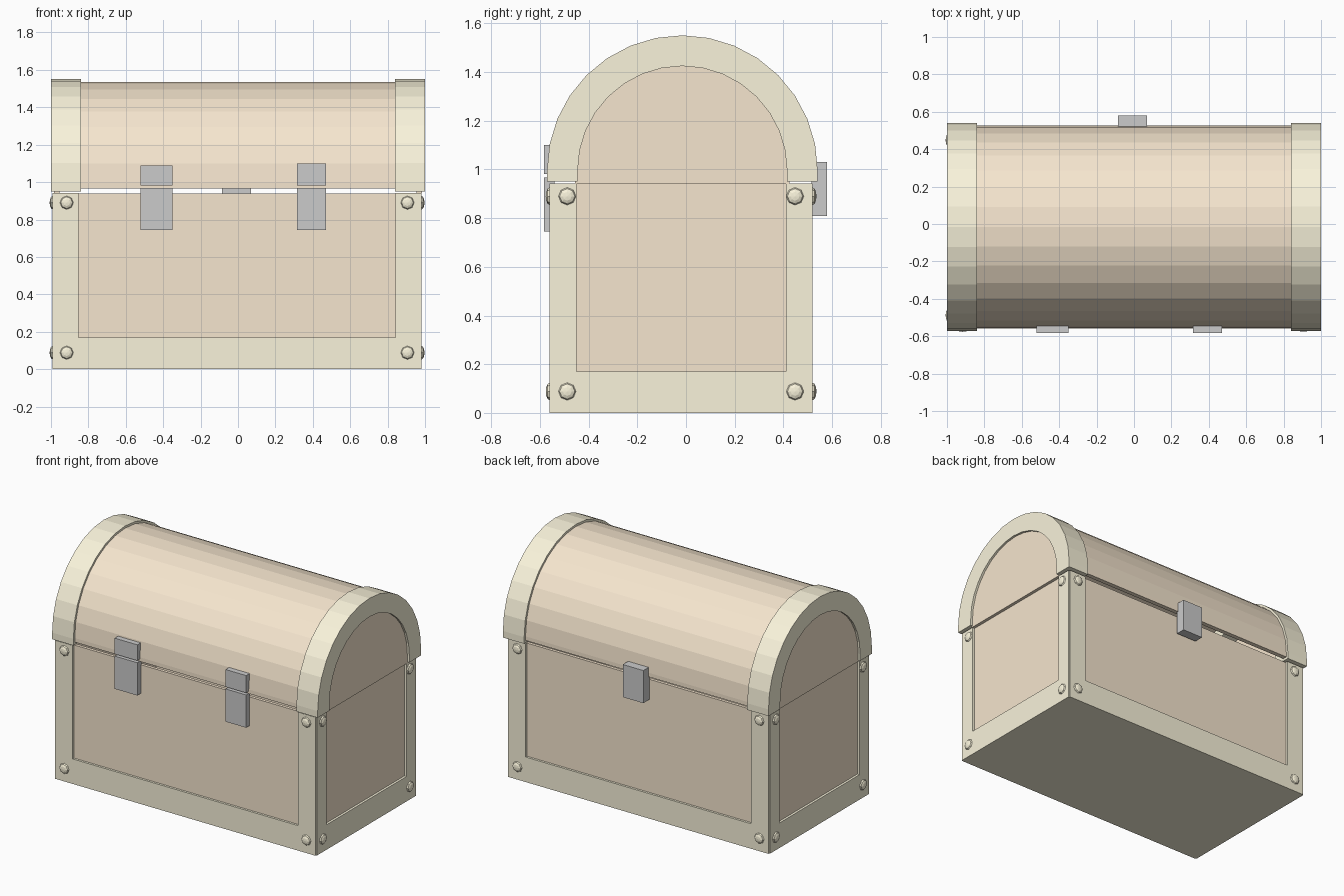
import bpy, bmesh, math
from mathutils import Matrix, Vector

if "Cube" in bpy.data.objects:
    bpy.data.objects.remove(bpy.data.objects["Cube"])


def material(name, rgb):
    m = bpy.data.materials.new(name)
    m.diffuse_color = (*rgb, 1)
    m.use_nodes = True
    m.node_tree.nodes["Principled BSDF"].inputs["Base Color"].default_value = m.diffuse_color
    return m


WOOD = material("wood", (0.92, 0.79, 0.62))
TRIM = material("trim", (0.95, 0.90, 0.71))
METAL = material("metal", (0.78, 0.78, 0.79))

CX, CY = -0.005, -0.02        # centre of the base
LID_Y, SPRING = -0.015, 0.995  # axis of the lid arch
TOP = 0.942                   # top of the base


def finish(bm, name, mat):
    bmesh.ops.recalc_face_normals(bm, faces=bm.faces)
    me = bpy.data.meshes.new(name)
    bm.to_mesh(me)
    bm.free()
    me.materials.append(mat)
    ob = bpy.data.objects.new(name, me)
    bpy.context.collection.objects.link(ob)
    return ob


def box(name, mat, x, y, z, open_top=False):
    bm = bmesh.new()
    bmesh.ops.create_cube(bm, size=1)
    for v in bm.verts:
        v.co = [a + (c + 0.5) * (b - a) for c, (a, b) in zip(v.co, (x, y, z))]
    if open_top:
        top = [f for f in bm.faces if f.calc_center_median().z > z[1] - 1e-4]
        bmesh.ops.delete(bm, geom=top, context='FACES_ONLY')
    return finish(bm, name, mat)


def extrude(name, mat, points, direction):
    bm = bmesh.new()
    face = bm.faces.new([bm.verts.new(p) for p in points])
    ext = bmesh.ops.extrude_face_region(bm, geom=[face])
    verts = [g for g in ext["geom"] if isinstance(g, bmesh.types.BMVert)]
    bmesh.ops.translate(bm, verts=verts, vec=direction)
    return finish(bm, name, mat)


def arch(r, bottom, n=16):
    arc = [(LID_Y + r * math.cos(math.pi * i / n), SPRING + r * math.sin(math.pi * i / n))
           for i in range(n + 1)]
    return [(LID_Y + r, bottom)] + arc + [(LID_Y - r, bottom)]


def arch_band(name, mat, r_out, r_in, bottom, x0, x1):
    pts = arch(r_out, bottom) + arch(r_in, bottom)[::-1]
    return extrude(name, mat, [(x0, y, z) for y, z in pts], (x1 - x0, 0, 0))


# Hollow wooden body and the base plate
body = box("body", WOOD, (CX - 0.97, CX + 0.97), (CY - 0.525, CY + 0.525), (0.01, TOP - 0.002), True)
wall = body.modifiers.new("wall", 'SOLIDIFY')
wall.thickness, wall.offset = 0.03, -1
box("base_plate", TRIM, (CX - 0.98, CX + 0.98), (CY - 0.535, CY + 0.535), (0, 0.02))


# U-shaped trim and domed studs on each of the four faces
def trimmed_side(name, angle, half, inner, dist, stud_at):
    turn = Matrix.Translation((CX, CY, 0)) @ Matrix.Rotation(angle, 4, 'Z')
    u = [(-half, 0), (half, 0), (half, TOP), (inner, TOP), (inner, 0.17),
         (-inner, 0.17), (-inner, TOP), (-half, TOP)]
    out = turn.to_3x3() @ Vector((0, -1, 0))
    extrude(name + "_frame", TRIM, [turn @ Vector((x, 0.017 - dist, z)) for x, z in u], out * 0.017)
    bm = bmesh.new()
    for x in (-stud_at, stud_at):
        for z in (0.088, 0.89):
            place = turn @ Matrix.Translation((x, -dist, z)) @ Matrix.Diagonal((1, 0.45, 1, 1))
            bmesh.ops.create_uvsphere(bm, u_segments=8, v_segments=6, radius=0.036,
                                      matrix=place @ Matrix.Rotation(math.pi / 2, 4, 'X'))
    finish(bm, name + "_studs", TRIM)


trimmed_side("front", 0, 0.98, 0.848, 0.54, 0.911)
trimmed_side("back", math.pi, 0.98, 0.848, 0.54, 0.911)
trimmed_side("right", math.pi / 2, 0.533, 0.43, 0.986, 0.468)
trimmed_side("left", -math.pi / 2, 0.533, 0.43, 0.986, 0.468)

# Barrel lid with end panels and arched rims
arch_band("lid_shell", WOOD, 0.541, 0.51, 0.967, -0.86, 0.86)
for side, s in (("left", -1), ("right", 1)):
    arch_band(side + "_lid_rim", TRIM, 0.556, 0.43, 0.95, 0.84 * s, s)
    extrude(side + "_lid_panel", WOOD, [(0.955 * s, y, z) for y, z in arch(0.44, TOP - 0.001)],
            (0.03 * s, 0, 0))

# Two front hinges, each with an upper and a lower leaf
for side, x, top in (("left", (-0.52, -0.35), 1.09), ("right", (0.315, 0.47), 1.10)):
    box(side + "_hinge_upper", METAL, x, (-0.583, -0.54), (0.982, top))
    box(side + "_hinge_lower", METAL, x, (-0.583, -0.54), (0.745, 0.968))

# Back latch
box("latch", METAL, (-0.085, 0.07), (0.515, 0.58), (0.808, 1.03))
